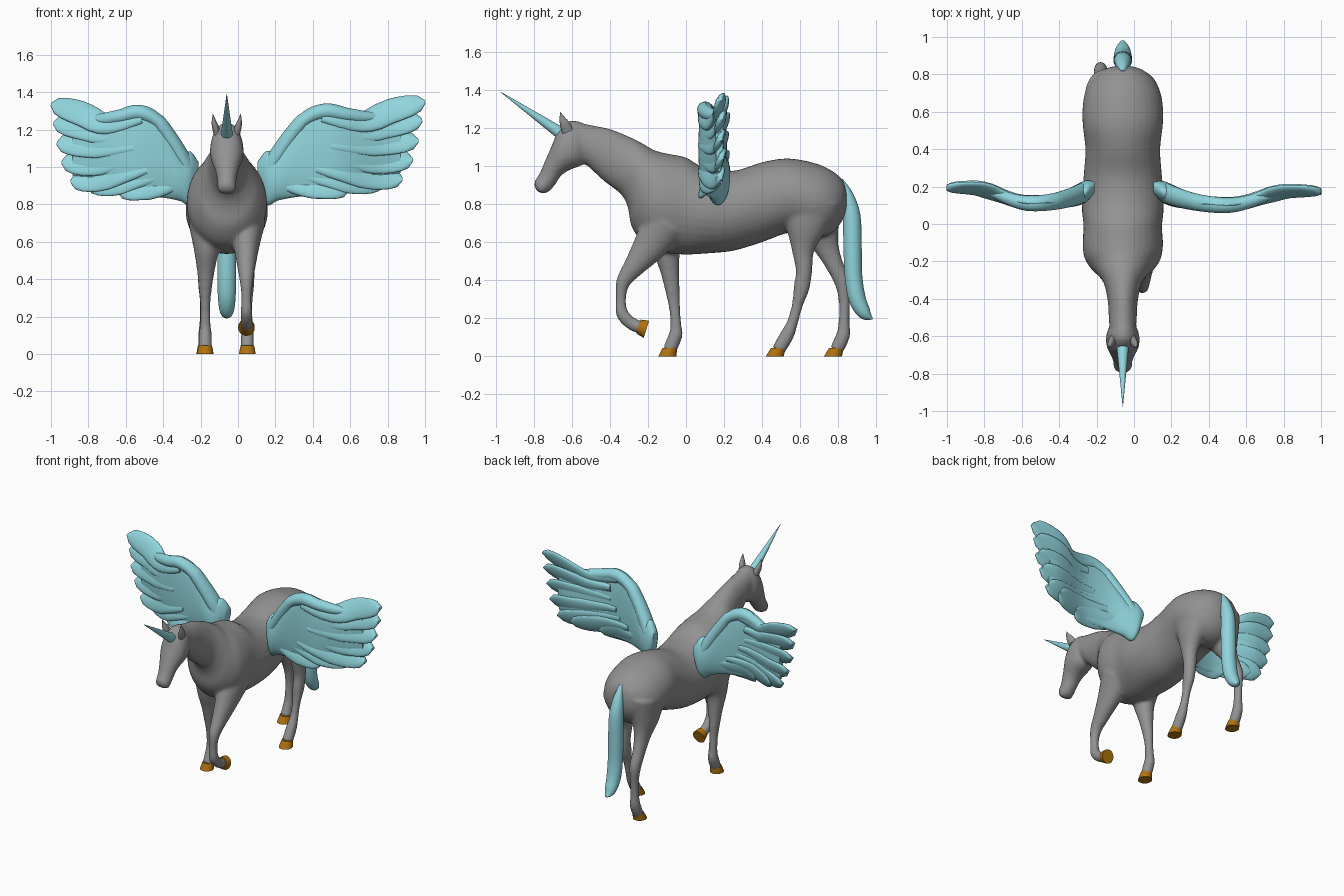
import bpy, bmesh, math
from mathutils import Vector

CX = -0.06                      # body centre line
SIDES = 32


def material(name, rgb):
    m = bpy.data.materials.new(name)
    m.diffuse_color = (*rgb, 1)
    return m


GREY = material("dark_grey", (0.29, 0.29, 0.29))
TEAL = material("teal", (0.28, 0.66, 0.72))
ORANGE = material("orange", (0.43, 0.17, 0.005))


def smooth(rows, k=4):
    """Catmull-Rom interpolation of rows of numbers."""
    out, n = [], len(rows)
    for i in range(n - 1):
        a, b, c, d = (rows[min(max(j, 0), n - 1)] for j in (i - 1, i, i + 1, i + 2))
        for s in range(k):
            t = s / k
            out.append([0.5 * (2 * q + (r - p) * t + (2 * p - 5 * q + 4 * r - w) * t * t
                               + (3 * q - p - 3 * r + w) * t ** 3)
                        for p, q, r, w in zip(a, b, c, d)])
    return out + [list(rows[-1])]


def loft(bm, rings):
    """Skin elliptical rings given as (centre, half axis u, half axis v)."""
    loops = []
    for c, u, v in rings:
        angles = [2 * math.pi * i / SIDES for i in range(SIDES)]
        loops.append([bm.verts.new(c + u * math.cos(a) + v * math.sin(a)) for a in angles])
    for p, q in zip(loops, loops[1:]):
        for i in range(SIDES):
            j = (i + 1) % SIDES
            bm.faces.new((p[i], p[j], q[j], q[i]))
    bm.faces.new(loops[0][::-1])
    bm.faces.new(loops[-1])


def finish(name, bm, mat, angle=50):
    bmesh.ops.recalc_face_normals(bm, faces=bm.faces)
    me = bpy.data.meshes.new(name)
    bm.to_mesh(me)
    bm.free()
    ob = bpy.data.objects.new(name, me)
    bpy.context.collection.objects.link(ob)
    me.materials.append(mat)
    bpy.ops.object.select_all(action='DESELECT')
    ob.select_set(True)
    bpy.context.view_layer.objects.active = ob
    bpy.ops.object.shade_smooth_by_angle(angle=math.radians(angle))
    return ob


def profile_rings(rows):
    """Rows: top y, top z, bottom y, bottom z, half width."""
    for ty, tz, by, bz, w in smooth(rows):
        yield (Vector((CX, (ty + by) / 2, (tz + bz) / 2)),
               Vector((0, (ty - by) / 2, (tz - bz) / 2)), Vector((w, 0, 0)))


def limb_rings(rows):
    """Rows: x, y, z, radius along the side view, radius along x."""
    pts = smooth(rows)
    for i, (x, y, z, r, w) in enumerate(pts):
        a, b = pts[max(i - 1, 0)], pts[min(i + 1, len(pts) - 1)]
        t = Vector((0, b[1] - a[1], b[2] - a[2])).normalized()
        yield Vector((x, y, z)), Vector((0, -t.z, t.y)) * r, Vector((w, 0, 0))


# Torso and neck
skin = bmesh.new()
loft(skin, profile_rings([
    (.845, .86, .845, .78, .04), (.82, .93, .825, .72, .11), (.75, .985, .77, .65, .175),
    (.66, 1.02, .68, .62, .21), (.53, 1.04, .55, .65, .215), (.40, 1.02, .40, .60, .20),
    (.25, .975, .25, .555, .21), (.10, .99, .10, .54, .22), (0, 1.045, -.02, .535, .21),
    (-.08, 1.062, -.13, .55, .215), (-.14, 1.075, -.22, .59, .205),
    (-.18, 1.09, -.285, .68, .17), (-.23, 1.12, -.305, .78, .135),
    (-.30, 1.155, -.34, .85, .10), (-.40, 1.195, -.43, .92, .08),
    (-.50, 1.215, -.50, .985, .075), (-.58, 1.235, -.55, 1.03, .07)]))

# Head
loft(skin, profile_rings([
    (-.56, 1.235, -.51, 1.10, .05), (-.62, 1.235, -.525, 1.03, .08),
    (-.675, 1.18, -.555, 1.00, .09), (-.70, 1.12, -.61, .98, .085),
    (-.735, 1.04, -.655, .95, .065), (-.77, .96, -.685, .905, .052),
    (-.797, .915, -.715, .87, .05), (-.79, .88, -.74, .857, .042),
    (-.775, .862, -.755, .857, .015)]))

# Legs: side-view path with radii; x runs from upper leg to foot
legs = [
    (.045, [(-.11, .70, .12, .10), (-.19, .58, .09, .07), (-.27, .475, .058, .05),
            (-.33, .39, .038, .036), (-.342, .30, .027, .027), (-.335, .225, .033, .032),
            (-.29, .175, .034, .032), (-.235, .15, .034, .034)]),
    (-.175, [(-.08, .70, .11, .10), (-.10, .57, .075, .07), (-.085, .45, .05, .048),
             (-.07, .34, .038, .034), (-.06, .25, .029, .027), (-.053, .16, .03, .029),
             (-.055, .11, .037, .034), (-.088, .03, .036, .036)]),
    (.05, [(.65, .82, .17, .10), (.63, .68, .11, .08), (.615, .56, .06, .05),
           (.62, .45, .043, .04), (.607, .36, .042, .036), (.585, .27, .029, .027),
           (.56, .18, .029, .028), (.53, .11, .037, .034), (.483, .03, .036, .036)]),
    (-.178, [(.67, .82, .16, .10), (.70, .68, .11, .08), (.74, .57, .065, .05),
             (.785, .47, .046, .04), (.825, .38, .042, .036), (.832, .28, .029, .027),
             (.83, .18, .029, .028), (.825, .11, .037, .034), (.788, .03, .036, .036)])]
for foot_x, path in legs:
    side = 1 if foot_x > CX else -1
    inner = CX + side * .105
    rows = [(inner + (foot_x - inner) * min(1, i / 3), *p) for i, p in enumerate(path)]
    loft(skin, limb_rings(rows))

# Blend torso, head and legs into one skin
body = finish("body", skin, GREY)
mod = body.modifiers.new("blend", 'REMESH')
mod.mode = 'VOXEL'
mod.voxel_size = 0.011
mod.use_smooth_shade = True
mod = body.modifiers.new("soften", 'SMOOTH')
mod.factor = 0.5
mod.iterations = 6

# Hooves: (x, coronet y z, sole y z, direction of the sole in side view)
hooves = {"raised_front_hoof": (.045, -.25, .157, -.208, .142, (0, .3, .95)),
          "front_hoof": (-.175, -.085, .045, -.098, 0, (0, 1, 0)),
          "hind_hoof": (.05, .485, .045, .466, 0, (0, 1, 0)),
          "rear_hind_hoof": (-.178, .79, .045, .772, 0, (0, 1, 0))}
for name, (x, y0, z0, y1, z1, d) in hooves.items():
    bm = bmesh.new()
    a, b, d = Vector((x, y0, z0)), Vector((x, y1, z1)), Vector(d)
    loft(bm, [(a.lerp(b, t), d * r, Vector((r * .95, 0, 0)))
              for t, r in ((0, .038), (.5, .043), (1, .047))])
    finish(name, bm, ORANGE)

# Ears
for name, s in (("right_ear", 1), ("left_ear", -1)):
    bm = bmesh.new()
    loft(bm, limb_rings([(CX + s * .052, -.62, 1.18, .03, .02),
                         (CX + s * .062, -.637, 1.22, .026, .018),
                         (CX + s * .069, -.65, 1.25, .015, .011),
                         (CX + s * .074, -.66, 1.283, .001, .001)]))
    finish(name, bm, GREY)

# Horn
bm = bmesh.new()
loft(bm, limb_rings([(CX, -.64, 1.16, .034, .034), (CX, -.975, 1.39, .001, .001)]))
finish("horn", bm, TEAL)

# Tail
bm = bmesh.new()
loft(bm, limb_rings([(CX, .815, .93, .008, .012), (CX, .845, .85, .032, .033),
                     (CX, .87, .74, .046, .046), (CX, .875, .58, .048, .05),
                     (CX, .88, .42, .046, .05), (CX, .90, .30, .045, .047),
                     (CX, .94, .225, .034, .036), (CX, .98, .197, .004, .01)]))
finish("tail", bm, TEAL)


# Wings: drawn in the front plane, then bowed in y
def bow(x):
    if x < .5:
        return .10 + .6 * (x - .5) ** 2
    t = min(1, (x - .5) / .35)
    return .10 + .075 * t * t * (3 - 2 * t)


panel = [(.105, .94, 1.03, .03), (.15, .80, 1.085, .058), (.21, .82, 1.09, .058),
         (.28, .835, 1.215, .048), (.36, .845, 1.305, .04), (.465, .85, 1.34, .036),
         (.56, .87, 1.325, .034), (.66, .92, 1.285, .033), (.76, .93, 1.29, .03),
         (.87, .97, 1.30, .02)]
arm = [(.14, .95, .05), (.19, 1.03, .055), (.27, 1.15, .05), (.36, 1.255, .045),
       (.465, 1.297, .042), (.58, 1.28, .038), (.70, 1.265, .03), (.80, 1.27, .005)]
feathers = [[(.45, 1.27), (.66, 1.24), (.82, 1.30), (1.0, 1.35)],
            [(.50, 1.20), (.66, 1.19), (.82, 1.225), (.985, 1.25)],
            [(.50, 1.12), (.65, 1.12), (.80, 1.13), (.965, 1.14)],
            [(.45, 1.06), (.62, 1.04), (.78, 1.03), (.935, 1.04)],
            [(.42, 1.00), (.58, .97), (.73, .945), (.88, .935)],
            [(.35, .96), (.50, .94), (.64, .92), (.78, .915)],
            [(.20, .93), (.34, .90), (.47, .895), (.595, .88)]]
for name, s in (("right_wing", 1), ("left_wing", -1)):
    bm = bmesh.new()

    def place(x, z, dy=0):
        if s > 0:
            return Vector((x, bow(x) + dy, z))
        return Vector((-(.12 + .88 * x), bow(x) + dy + .02 * x, z - .015 * x))

    # Inner wing panel and the thick leading edge
    loft(bm, [(place(x, (lo + hi) / 2), Vector((0, 0, (hi - lo) / 2)), Vector((0, th, 0)))
              for x, lo, hi, th in smooth(panel)])
    loft(bm, [(place(x, z), Vector((-s * .4, 0, .9)) * r if x < .36 else Vector((0, 0, r)),
               Vector((0, r, 0))) for x, z, r in smooth(arm)])
    # Overlapping flight feathers, each tilted like a shingle
    for k, path in enumerate(feathers):
        pts = smooth(path)
        rings = []
        for i, (x, z) in enumerate(pts):
            t = i / (len(pts) - 1)
            a, b = pts[max(i - 1, 0)], pts[min(i + 1, len(pts) - 1)]
            n = Vector((-(b[1] - a[1]) * s, 0, b[0] - a[0])).normalized()
            w = .066 * min(1, .5 + t) * math.sqrt(max(.02, 1 - max(0, (t - .6) / .4) ** 2.5))
            rings.append((place(x, z, .006 * (k % 2)), (n + Vector((0, .4, 0))) * w,
                          Vector((0, .036 * (1 - .5 * t), 0))))
        loft(bm, rings)
    finish(name, bm, TEAL)
